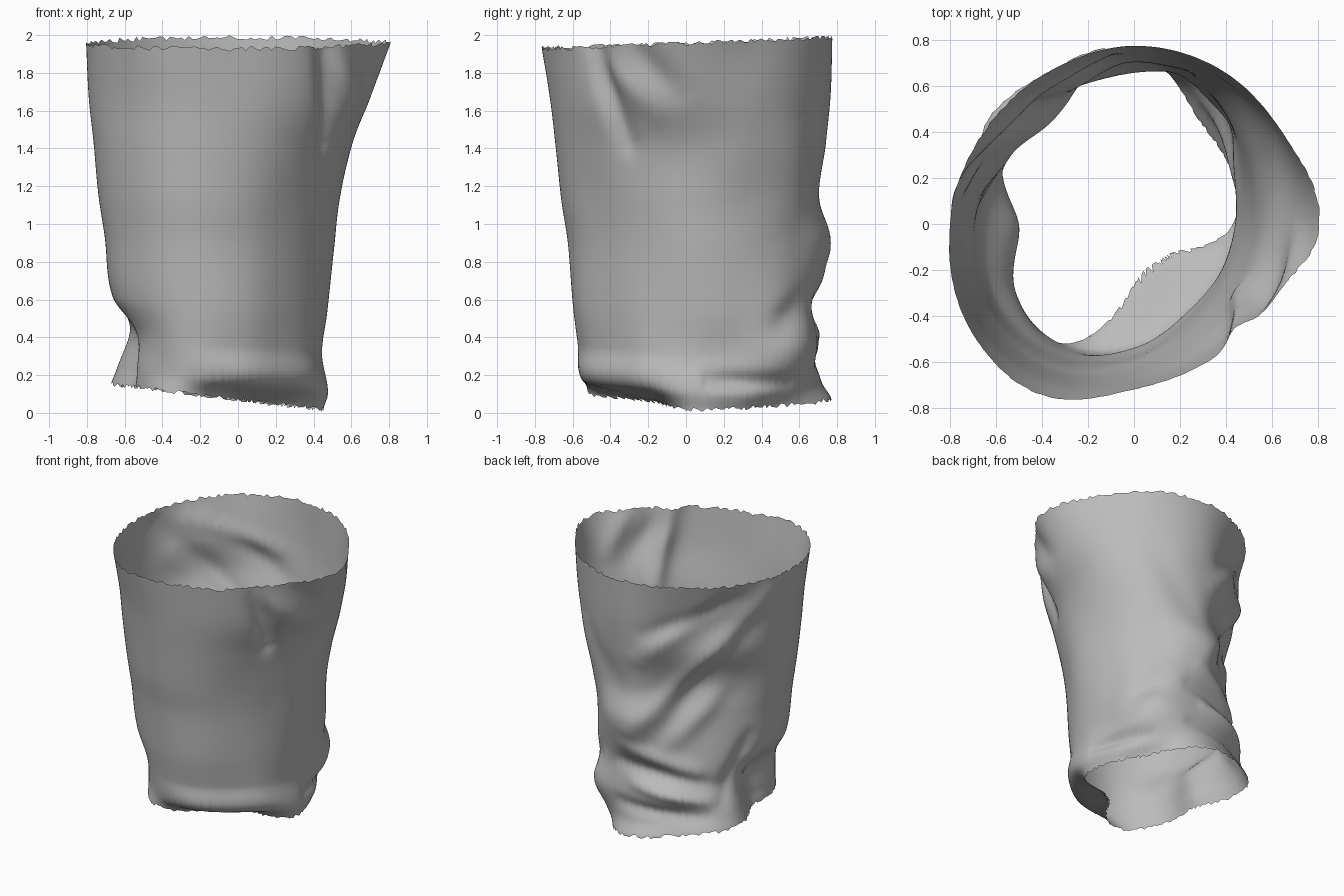
import bpy, bmesh, math, random
from mathutils import Vector

random.seed(4)
cube = bpy.data.objects.get("Cube")
if cube:
    bpy.data.objects.remove(cube, do_unlink=True)

COLUMNS, ROWS = 216, 150

# Cross-sections: relative height, then radius every thirty degrees from +x
SECTIONS = [
    (.00, (.43, .48, .54, .76, .76, .77, .55, .60, .60, .26, .19, .23)),
    (.05, (.47, .52, .61, .71, .72, .73, .52, .60, .61, .52, .44, .43)),
    (.15, (.44, .50, .69, .70, .71, .66, .51, .60, .63, .54, .45, .43)),
    (.26, (.46, .53, .66, .68, .66, .66, .66, .69, .66, .57, .47, .44)),
    (.44, (.50, .56, .66, .76, .62, .62, .70, .73, .695, .59, .49, .46)),
    (.56, (.525, .59, .69, .71, .60, .60, .73, .76, .73, .625, .52, .49)),
    (.71, (.575, .67, .74, .74, .69, .70, .76, .79, .76, .66, .58, .54)),
    (.84, (.69, .73, .75, .765, .70, .70, .785, .81, .79, .69, .64, .63)),
    (1.0, (.81, .76, .77, .775, .76, .77, .80, .845, .85, .72, .68, .69)),
]

# Folds: start angle, start height, end angle, end height, depth, width
FOLDS = [
    (170, 1.85, 95, .85, .04, .08),
    (160, 1.6, 100, .75, -.02, .09),
    (135, 1.8, 100, 1.4, .03, .08),
    (150, 1.85, 105, 1.6, -.03, .07),
    (60, 1.55, 85, 1.1, -.02, .1),
    (150, 1.15, 115, .75, .03, .08),
    (90, .72, 130, .56, .03, .06),
    (85, .58, 140, .45, -.035, .06),
    (95, .44, 140, .34, .03, .05),
    (85, .28, 135, .24, -.03, .05),
    (165, .75, 145, .35, -.03, .06),
    (50, .42, 65, .6, -.03, .08),
    (-45, 1.9, -15, 1.6, .025, .08),
    (-50, 2.1, -34, 1.45, -.06, .08),
    (-22, 1.95, -5, 1.7, -.025, .07),
    (15, .17, 60, .16, -.04, .05),
]


def cubic(p0, p1, m0, m1, t):
    """Smooth curve between two values with given end slopes."""
    s = 1 - t
    return (p0 * s * s * (1 + 2 * t) + p1 * t * t * (3 - 2 * t)
            + m0 * t * s * s - m1 * t * t * s)


def around(radii, angle):
    """Radius on a closed cross-section."""
    n = len(radii)
    x = (angle / math.tau * n) % n
    i = int(x)
    a, b, c, d = (radii[(i + k) % n] for k in (-1, 0, 1, 2))
    return cubic(b, c, (c - a) / 2, (d - b) / 2, x - i)


def slope(values, i):
    lo, hi = max(i - 1, 0), min(i + 1, len(values) - 1)
    return (values[hi] - values[lo]) / (SECTIONS[hi][0] - SECTIONS[lo][0])


def along(values, u):
    """Radius on one lengthwise line at relative height u."""
    u = min(max(u, 0), 1)
    i = 0
    while i < len(SECTIONS) - 2 and u > SECTIONS[i + 1][0]:
        i += 1
    step = SECTIONS[i + 1][0] - SECTIONS[i][0]
    return cubic(values[i], values[i + 1], slope(values, i) * step,
                 slope(values, i + 1) * step, (u - SECTIONS[i][0]) / step)


def fold_offset(angle, z):
    """Sum of soft ridges and valleys running along short lines."""
    total = 0
    for a0, z0, a1, z1, depth, width in FOLDS:
        mid = math.radians((a0 + a1) / 2)
        turn = (angle - mid + math.pi) % math.tau - math.pi
        half = math.radians(a1 - a0) / 2
        start = Vector((-half * .65, z0))
        line = Vector((half * .65, z1)) - start
        p = Vector((turn * .65, z)) - start
        t = min(max(p.dot(line) / line.length_squared, 0), 1)
        d = (p - line * t).length / width
        if d < 3:
            total += depth * math.exp(-d * d) * (.45 + 2.2 * t * (1 - t))
    return total


# Cloth tube, open at both ends with frayed edges
bm = bmesh.new()
columns = []
for c in range(COLUMNS):
    angle = math.tau * c / COLUMNS
    line = [around(radii, angle) for _, radii in SECTIONS]
    low = .07 - .12 * line[0] * math.cos(angle)
    high = 1.965 + .03 * math.sin(angle)
    fray_low = random.uniform(-.012, .012)
    fray_high = random.uniform(-.02, .005)
    column = []
    for r in range(ROWS + 1):
        t = r / ROWS
        z = low + fray_low + (high + fray_high - low - fray_low) * t
        radius = along(line, (z - low) / (high - low)) + fold_offset(angle, z)
        column.append(bm.verts.new((radius * math.cos(angle),
                                    radius * math.sin(angle), z)))
    columns.append(column)

for c, column in enumerate(columns):
    following = columns[(c + 1) % COLUMNS]
    for r in range(ROWS):
        bm.faces.new((column[r], following[r], following[r + 1], column[r + 1]))

mesh = bpy.data.meshes.new("cloth_tube")
bm.to_mesh(mesh)
bm.free()
mesh.shade_smooth()
tube = bpy.data.objects.new("cloth_tube", mesh)
bpy.context.collection.objects.link(tube)

# Plain grey cloth
cloth = bpy.data.materials.new("grey cloth")
cloth.use_nodes = True
cloth.diffuse_color = (.5, .5, .5, 1)
cloth.node_tree.nodes["Principled BSDF"].inputs["Base Color"].default_value = (.5, .5, .5, 1)
mesh.materials.append(cloth)
